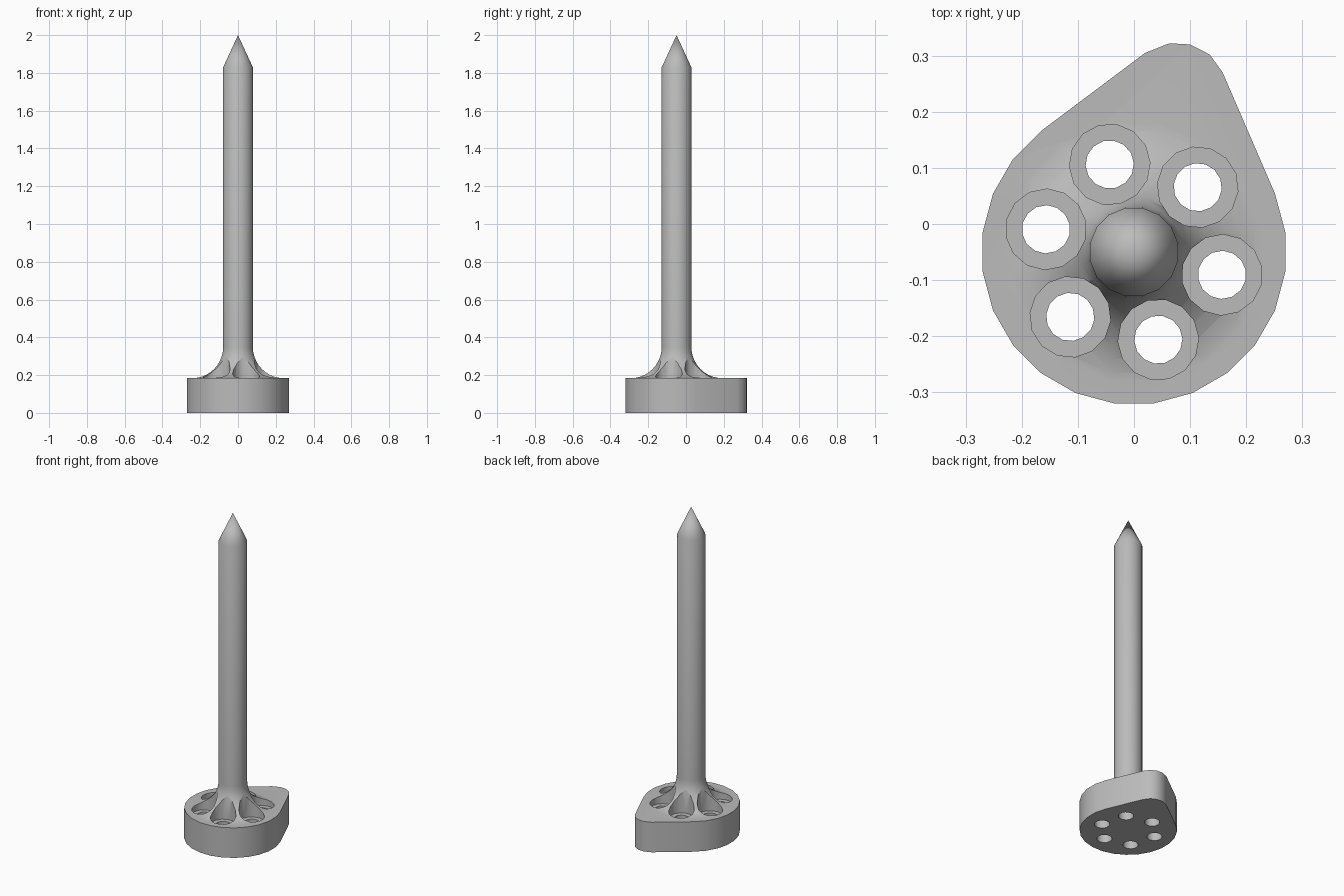
import bpy, bmesh
from math import cos, sin, pi, radians

AXIS_Y = -0.05
BASE_TOP = 0.185

cube = bpy.data.objects.get("Cube")
if cube:
    bpy.data.objects.remove(cube, do_unlink=True)

grey = bpy.data.materials.new("plain grey")
grey.use_nodes = True
colour = (0.5, 0.5, 0.5, 1)
grey.diffuse_color = colour
grey.node_tree.nodes["Principled BSDF"].inputs["Base Color"].default_value = colour


def finish(bm, name):
    bmesh.ops.recalc_face_normals(bm, faces=bm.faces)
    mesh = bpy.data.meshes.new(name)
    bm.to_mesh(mesh)
    bm.free()
    mesh.materials.append(grey)
    obj = bpy.data.objects.new(name, mesh)
    bpy.context.collection.objects.link(obj)
    return obj


def revolve(name, profile, centre, sides, turn=0):
    """Closed solid turned from (radius, z) points; a zero radius gives a tip."""
    bm = bmesh.new()
    rings = []
    for r, z in profile:
        count = sides if r > 0 else 1
        rings.append([bm.verts.new((centre[0] + r * cos(turn + 2 * pi * i / sides),
                                    centre[1] + r * sin(turn + 2 * pi * i / sides), z))
                      for i in range(count)])
    for a, b in zip(rings, rings[1:]):
        for i in range(sides):
            j = (i + 1) % sides
            if len(b) == 1:
                bm.faces.new((a[i], a[j], b[0]))
            else:
                bm.faces.new((a[i], a[j], b[j], b[i]))
    for ring in (rings[0], rings[-1]):
        if len(ring) > 1:
            bm.faces.new(ring)
    return finish(bm, name)


def boolean(target, tool, operation):
    mod = target.modifiers.new(tool.name, 'BOOLEAN')
    mod.operation, mod.object, mod.solver = operation, tool, 'EXACT'


# Base plate: round outline drawn out into a rounded lobe at the back
outline = [(0.272 * cos(radians(127.5 + 15 * k)),
            AXIS_Y + 0.272 * sin(radians(127.5 + 15 * k))) for k in range(18)]
outline += [(0.158, 0.27), (0.135, 0.302), (0.1, 0.32), (0.063, 0.322), (0.02, 0.305)]
bm = bmesh.new()
floor = bm.faces.new([bm.verts.new((x, y, 0)) for x, y in outline])
lifted = bmesh.ops.extrude_face_region(bm, geom=[floor])["geom"]
bmesh.ops.translate(bm, vec=(0, 0, BASE_TOP),
                    verts=[g for g in lifted if isinstance(g, bmesh.types.BMVert)])
peg = finish(bm, "pointed_peg_with_base")

# Shaft: flared foot, straight stem and pointed tip
flare = 0.166
profile = [(0.246, 0.1)]
for k in range(11):
    a = pi / 2 * k / 10
    profile.append((0.246 - flare * sin(a), 0.35 - flare * cos(a)))
profile += [(0.08, 1.83), (0, 2.0)]
shaft = revolve("shaft", profile, (0, AXIS_Y), 16, pi / 16)
boolean(peg, shaft, 'UNION')

# Six stepped holes around the shaft
helpers = [shaft]
for k in range(6):
    a = radians(-14.5 + 60 * k)
    cutter = revolve(f"hole_cutter_{k + 1}",
                     [(0.043, -0.1), (0.043, 0.15), (0.072, 0.15), (0.072, 0.6)],
                     (0.162 * cos(a), AXIS_Y + 0.162 * sin(a)), 14, a)
    boolean(peg, cutter, 'DIFFERENCE')
    helpers.append(cutter)

# Bake the cuts, then drop the helpers
bpy.context.view_layer.update()
result = bpy.data.meshes.new_from_object(
    peg.evaluated_get(bpy.context.evaluated_depsgraph_get()))
peg.modifiers.clear()
peg.data = result
for helper in helpers:
    bpy.data.objects.remove(helper, do_unlink=True)

bpy.ops.object.select_all(action='DESELECT')
peg.select_set(True)
bpy.context.view_layer.objects.active = peg
bpy.ops.object.shade_smooth_by_angle(angle=radians(30))
